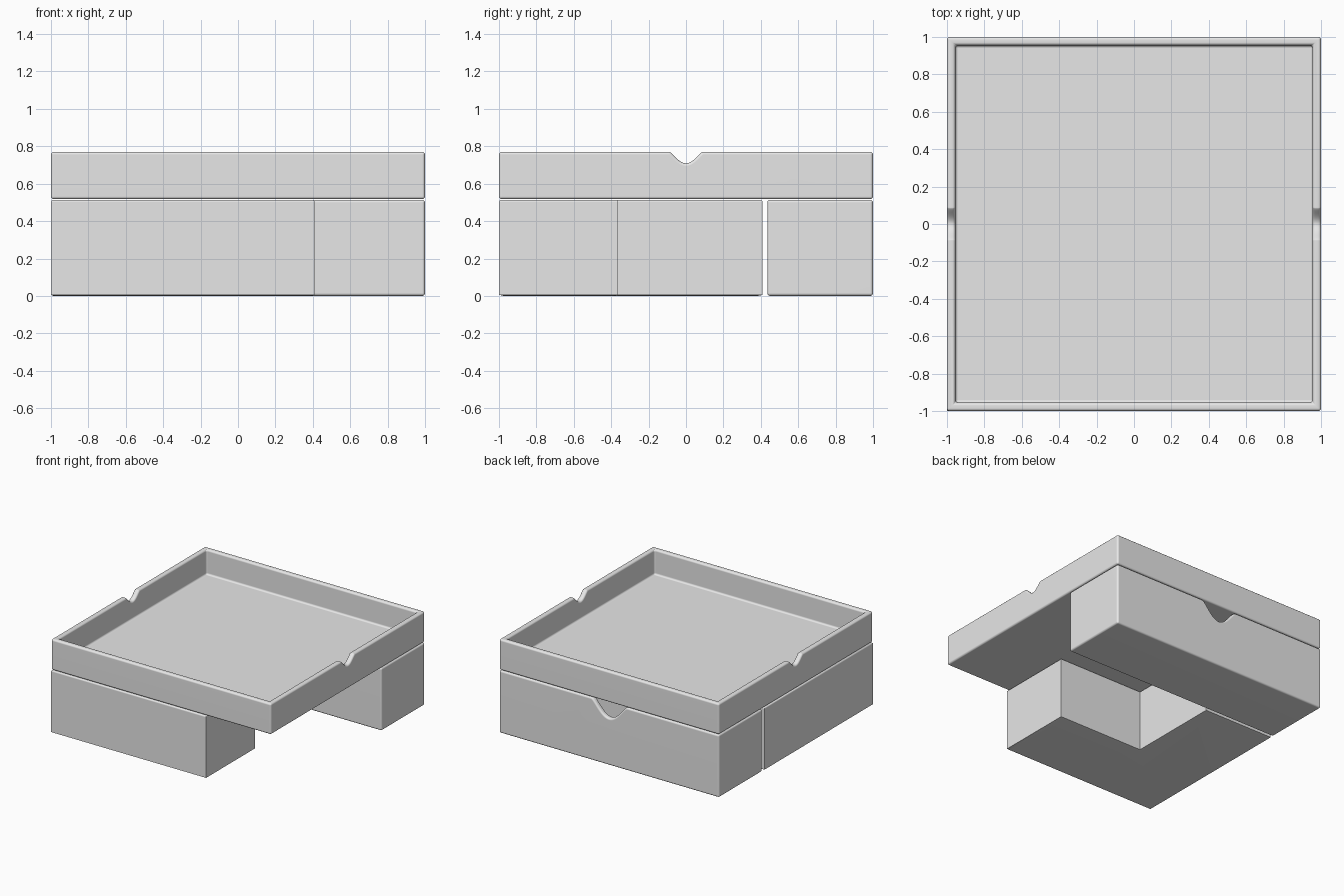
import bpy, bmesh, math
from mathutils import Vector

if "Cube" in bpy.data.objects:
    bpy.data.objects.remove(bpy.data.objects["Cube"], do_unlink=True)

grey = bpy.data.materials.new("plain_grey")
grey.use_nodes = True
grey.diffuse_color = (0.8, 0.8, 0.8, 1)
grey.node_tree.nodes["Principled BSDF"].inputs["Base Color"].default_value = (0.8, 0.8, 0.8, 1)

WALL = 0.045


def make_object(name, bm):
    mesh = bpy.data.meshes.new(name)
    bm.to_mesh(mesh)
    bm.free()
    obj = bpy.data.objects.new(name, mesh)
    bpy.context.collection.objects.link(obj)
    mesh.materials.append(grey)
    return obj


def prism(points, along):
    """Solid from a flat outline pushed along a vector."""
    bm = bmesh.new()
    base = bm.faces.new([bm.verts.new(p) for p in points])
    new = bmesh.ops.extrude_face_region(bm, geom=[base])["geom"]
    bmesh.ops.translate(bm, vec=along, verts=[v for v in new if isinstance(v, bmesh.types.BMVert)])
    bmesh.ops.recalc_face_normals(bm, faces=bm.faces[:])
    return bm


def open_box(outline, bottom, top, floor):
    """Hollow tray with even walls, open at the top."""
    bm = prism([(x, y, bottom) for x, y in outline], Vector((0, 0, top - bottom)))
    lid = max(bm.faces, key=lambda f: f.calc_center_median().z)
    bmesh.ops.inset_region(bm, faces=[lid], thickness=WALL, use_even_offset=True)
    sunk = bmesh.ops.extrude_discrete_faces(bm, faces=[lid])["faces"][0]
    bmesh.ops.translate(bm, vec=(0, 0, bottom + floor - top), verts=sunk.verts[:])
    bmesh.ops.recalc_face_normals(bm, faces=bm.faces[:])
    return bm


def rectangle(x0, x1, y0, y1):
    return [(x0, y0), (x1, y0), (x1, y1), (x0, y1)]


def apply_modifier(obj, name):
    bpy.ops.object.select_all(action="DESELECT")
    bpy.context.view_layer.objects.active = obj
    obj.select_set(True)
    bpy.ops.object.modifier_apply(modifier=name)


def cut_notches(obj, axis, top, half_width, depth):
    """Flared finger notch through both opposite walls."""
    steps = 20
    curve = []
    for i in range(steps + 1):
        t = 2 * i / steps - 1
        curve.append((t * half_width, top + 0.001 - depth * (1 - t * t) ** 1.5))
    curve += [(half_width, top + 0.1), (-half_width, top + 0.1)]
    if axis == "x":
        bm = prism([(-1.2, s, z) for s, z in curve], Vector((2.4, 0, 0)))
    else:
        bm = prism([(s, 0.2, z) for s, z in curve], Vector((0, 1, 0)))
    cutter = make_object("notch_cutter", bm)
    cutter.hide_render = True
    cut = obj.modifiers.new("notch", "BOOLEAN")
    cut.operation, cut.solver, cut.object = "DIFFERENCE", "EXACT", cutter
    apply_modifier(obj, cut.name)
    bpy.data.objects.remove(cutter, do_unlink=True)


def round_edges(obj, width):
    bevel = obj.modifiers.new("rounding", "BEVEL")
    bevel.width, bevel.segments = width, 3
    bevel.limit_method, bevel.angle_limit = "ANGLE", math.radians(40)
    bevel.use_clamp_overlap = False
    apply_modifier(obj, bevel.name)


def finish(obj):
    bpy.ops.object.select_all(action="DESELECT")
    bpy.context.view_layer.objects.active = obj
    obj.select_set(True)
    bpy.ops.object.shade_smooth_by_angle(angle=math.radians(40))
    obj.modifiers.new("even_shading", "WEIGHTED_NORMAL").keep_sharp = True


# Wide shallow tray on top
tray = make_object("top_tray", open_box(rectangle(-1, 1, -1, 1), 0.517, 0.77, 0.05))
cut_notches(tray, "x", 0.77, 0.09, 0.062)
round_edges(tray, 0.015)
finish(tray)

# Long box along the back
back = make_object("back_box", open_box(rectangle(-1, 1, 0.435, 1), 0, 0.514, 0.05))
cut_notches(back, "y", 0.514, 0.16, 0.13)
round_edges(back, 0.015)
finish(back)

# L-shaped box in the front corner: rounded rim, thin chamfered base
END, INNER = 0.41, -0.365
l_outline = [(-1, -1), (END, -1), (END, INNER), (INNER, INNER), (INNER, END), (-1, END)]
bm = open_box(l_outline, 0, 0.514, 0.05)
base = min(bm.faces, key=lambda f: f.calc_center_median().z)
bmesh.ops.inset_region(bm, faces=[base], thickness=0.025, use_even_offset=True)
for v in bm.verts:
    if v.co.z < 0.01 and v not in base.verts[:]:
        v.co.z = 0.006
rim = [e for e in bm.edges if all(v.co.z > 0.5 for v in e.verts) and e.calc_face_angle(0) > 1]
bmesh.ops.bevel(bm, geom=rim, offset=0.012, segments=3, profile=0.5, affect="EDGES")
corner_box = make_object("corner_box", bm)
finish(corner_box)
